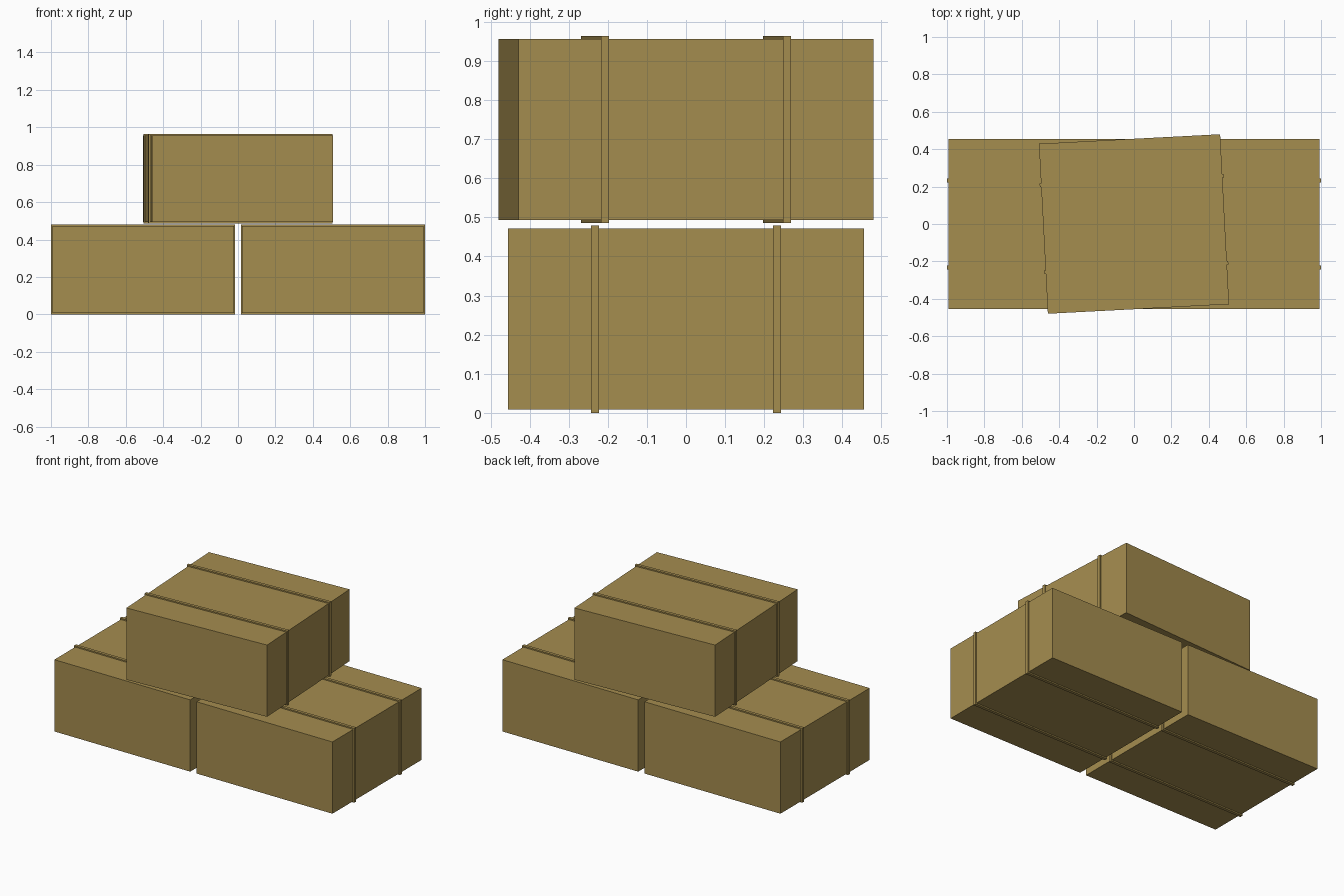
import bpy
import bmesh
import math
from mathutils import Matrix, Vector

if "Cube" in bpy.data.objects:
    bpy.data.objects.remove(bpy.data.objects["Cube"])

straw = bpy.data.materials.new("straw")
straw.diffuse_color = (0.376, 0.266, 0.078, 1.0)
straw.use_nodes = True
straw.node_tree.nodes["Principled BSDF"].inputs["Base Color"].default_value = straw.diffuse_color

BALE = (0.97, 0.91, 0.463)     # straw block
STRAP = (0.985, 0.02, 0.479)   # band wrapped around the block
STRAP_Y = 0.233


def box(name, size, offset, centre, angle):
    """Box at a local offset inside a bale placed at centre and turned about z."""
    mesh = bpy.data.meshes.new(name)
    bm = bmesh.new()
    bmesh.ops.create_cube(bm, size=1.0)
    bmesh.ops.scale(bm, vec=Vector(size), verts=bm.verts)
    bmesh.ops.translate(bm, vec=Vector(offset), verts=bm.verts)
    bm.to_mesh(mesh)
    bm.free()
    mesh.materials.append(straw)
    obj = bpy.data.objects.new(name, mesh)
    obj.matrix_world = Matrix.Translation(centre) @ Matrix.Rotation(angle, 4, 'Z')
    bpy.context.collection.objects.link(obj)


def bale(name, centre, angle=0.0):
    box(name + "_bale", BALE, (0, 0, 0), centre, angle)
    for label, side in (("front", -1), ("back", 1)):
        box(f"{name}_{label}_strap", STRAP, (0, side * STRAP_Y, 0), centre, angle)


# Two bales side by side, one resting slightly turned on top
bale("left", (-0.5075, 0, 0.2395))
bale("right", (0.5075, 0, 0.2395))
bale("top", (0, 0, 0.725), math.radians(3))
